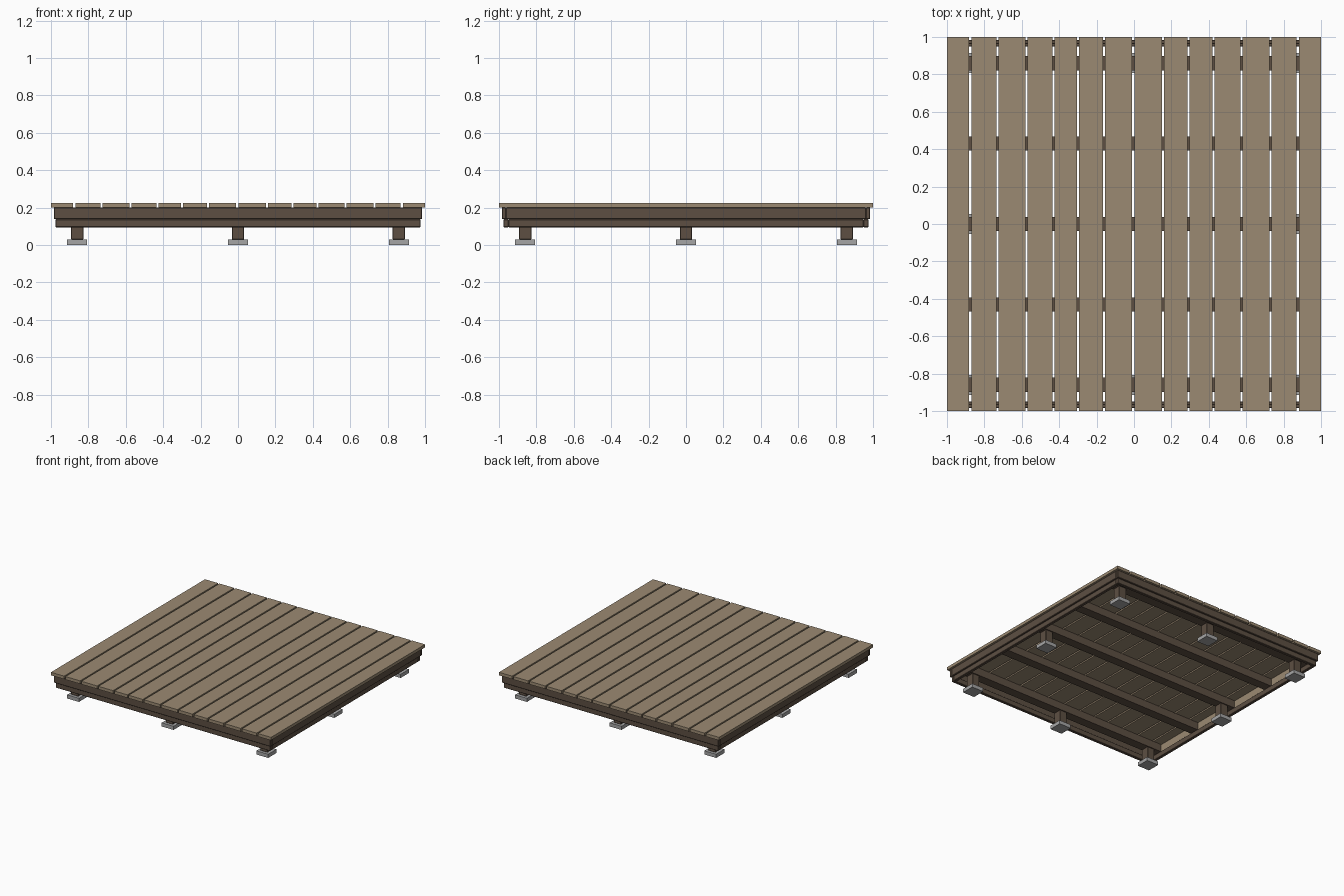
import bpy

cube = bpy.data.objects.get("Cube")
if cube:
    bpy.data.objects.remove(cube, do_unlink=True)


def material(name, rgb):
    m = bpy.data.materials.new(name)
    m.use_nodes = True
    color = (*rgb, 1)
    m.diffuse_color = color
    m.node_tree.nodes["Principled BSDF"].inputs["Base Color"].default_value = color
    return m


tan = material("weathered tan wood", (0.33, 0.255, 0.17))
brown = material("dark brown wood", (0.11, 0.078, 0.055))
grey = material("concrete grey", (0.38, 0.38, 0.38))


def box(name, x, y, z, mat, bevel=0):
    """Box from its (low, high) range on each axis."""
    bpy.ops.mesh.primitive_cube_add(size=1, location=[(r[0] + r[1]) / 2 for r in (x, y, z)])
    ob = bpy.context.object
    ob.name = name
    ob.scale = [r[1] - r[0] for r in (x, y, z)]
    bpy.ops.object.transform_apply(location=False, rotation=False, scale=True)
    ob.data.materials.append(mat)
    if bevel:
        mod = ob.modifiers.new("softened edges", "BEVEL")
        mod.width = bevel
        mod.segments = 1
    return ob


def around(c, half):
    return (c - half, c + half)


PLANK_Z, JOIST_Z, LOWER_Z = (0.2, 0.225), (0.138, 0.2), (0.095, 0.138)
POST_Z, FOOT_Z = (0.03, 0.138), (0, 0.03)

# Deck planks of uneven width, separated by narrow gaps
gaps = [-0.875, -0.73, -0.575, -0.43, -0.3, -0.16, -0.004,
        0.155, 0.292, 0.425, 0.575, 0.73, 0.875]
edges = [-1.006] + gaps + [1.006]
for i, (a, b) in enumerate(zip(edges, edges[1:])):
    box(f"deck_plank_{i + 1}", (a + 0.006, b - 0.006), (-1, 1), PLANK_Z, tan)


# Two rims: front and back boards run full width, side boards fit between
def rim(name, outer, thick, z):
    inner = outer - thick
    for label, s in (("front", -1), ("back", 1)):
        y = sorted((s * outer, s * inner))
        box(f"{name}_{label}", (-outer, outer), y, z, brown, 0.003)
    for label, s in (("right", -1), ("left", 1)):
        x = sorted((s * outer, s * inner))
        box(f"{name}_{label}", x, (-inner, inner), z, brown, 0.003)


rim("upper_rim", 0.985, 0.022, JOIST_Z)
rim("lower_rim", 0.975, 0.025, LOWER_Z)

# Joists under the planks
for i, y in enumerate((-0.86, -0.43, 0, 0.43, 0.86)):
    box(f"joist_{i + 1}", (-0.96, 0.96), around(y, 0.038), JOIST_Z, brown)

# Pale lining inside the side rims
for label, s in (("right", -1), ("left", 1)):
    x = sorted((s * 0.963, s * 0.957))
    box(f"side_lining_{label}", x, (-0.86, 0.86), (0.14, 0.199), tan)

# Posts on square feet around the perimeter
spots = (-0.86, 0, 0.86)
for x in spots:
    for y in spots:
        if x or y:
            box("post", around(x, 0.033), around(y, 0.033), POST_Z, brown, 0.003)
            box("post_foot", around(x, 0.054), around(y, 0.054), FOOT_Z, grey)
